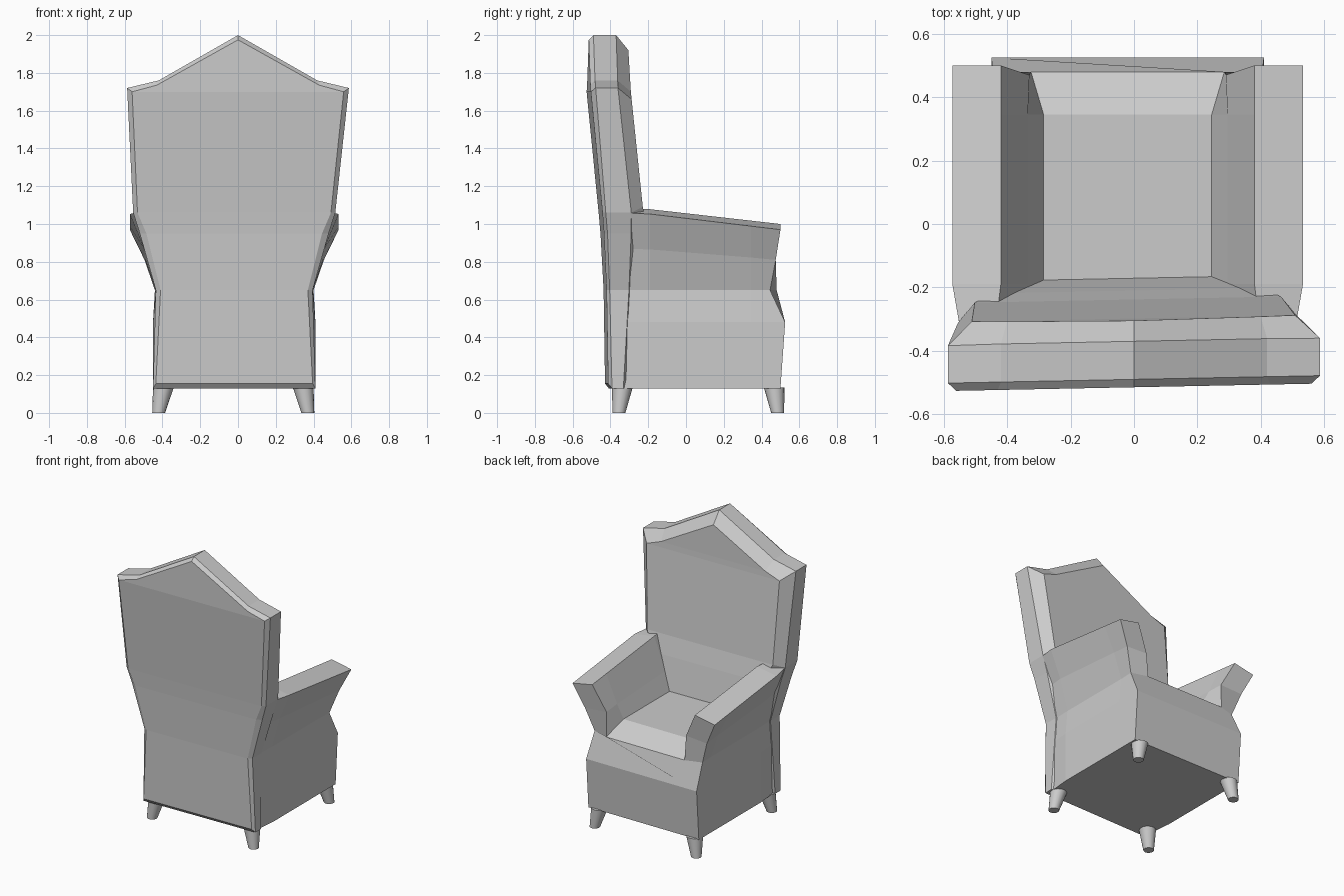
import bpy, bmesh, math
from mathutils import Vector

if "Cube" in bpy.data.objects:
    bpy.data.objects.remove(bpy.data.objects["Cube"])

CX = -0.025  # lower half of the chair sits slightly left of centre


def finish(name, bm):
    bmesh.ops.remove_doubles(bm, verts=bm.verts, dist=1e-5)
    bmesh.ops.recalc_face_normals(bm, faces=bm.faces)
    me = bpy.data.meshes.new(name)
    bm.to_mesh(me)
    bm.free()
    ob = bpy.data.objects.new(name, me)
    bpy.context.collection.objects.link(ob)
    return ob


# Backrest: four stacked half outlines (z, x, y), rear panel to front panel
rear = [(.155, .415, -.42), (.65, .39, -.428), (.95, .465, -.443), (1.06, .512, -.452),
        (1.70, .56, -.515), (1.735, .43, -.515), (1.975, 0, -.515)]
rim_rear = [(.13, .43, -.40), (.65, .415, -.412), (.95, .50, -.425), (1.06, .535, -.435),
            (1.72, .587, -.49), (1.76, .42, -.49), (2.0, 0, -.49)]
rim_front_y = [-.34, -.31, -.30, -.30, -.372, -.37, -.37]
rim_front = [(z, x, y) for (z, x, _), y in zip(rim_rear, rim_front_y)]
front = [(.13, .30, -.30), (.70, .29, -.165), (.96, .42, -.21), (1.09, .483, -.238),
         (1.66, .51, -.298), (1.70, .40, -.30), (1.92, 0, -.305)]


def build_back():
    bm = bmesh.new()
    layers = []
    for rows in (rear, rim_rear, rim_front, front):
        pair = []
        for s in (1, -1):
            vs = []
            for z, x, y in rows:
                cx = CX * .8 * min(1, max(0, (1.72 - z) / .65))
                px = s * x + cx
                vs.append(bm.verts.new((px, y + .02 * px, z)))
            pair.append(vs)
        bmesh.ops.weld_verts(bm, targetmap={pair[1][-1]: pair[0][-1]})
        pair[1][-1] = pair[0][-1]
        layers.append(pair)
    n = len(rear)
    for a, b in zip(layers, layers[1:]):          # sides and bevels
        for s in (0, 1):
            for i in range(n - 1):
                bm.faces.new((a[s][i], a[s][i + 1], b[s][i + 1], b[s][i]))
        bm.faces.new((a[0][0], b[0][0], b[1][0], a[1][0]))
    for L in (layers[0], layers[-1]):             # rear and front panels
        for i in range(n - 2):
            bm.faces.new((L[0][i], L[0][i + 1], L[1][i + 1], L[1][i]))
        bm.faces.new((L[0][-2], L[0][-1], L[1][-2]))
    return finish("backrest", bm)


# Seat base with arms: U section lofted from back to front
# (x at back, x, x at front, z at back, z at front, y at front)
section = [(.415, .43, .43, .13, .13, .50), (.415, .43, .43, .48, .48, .525),
           (.41, .415, .42, .65, .65, .445), (.455, .475, .475, .87, .81, .475),
           (.525, .553, .553, 1.06, .97, .50), (.42, .40, .40, 1.085, 1.0, .50),
           (.32, .315, .31, .86, .82, .47), (.265, .265, .305, .735, .65, .48)]


def build_body():
    bm = bmesh.new()
    rings = []
    for st, y in enumerate((-.35, -.19, .345, None)):
        halves = []
        for s in (1, -1):
            vs = []
            for k, (xb, xm, xf, zb, zf, yf) in enumerate(section):
                py = yf if y is None else y
                t = min(1, max(0, (py + .25) / .75))
                z = zb + (zf - zb) * t
                if k == 7:
                    z = zf if y is None else zb
                elif y is None:
                    z = zf
                vs.append(bm.verts.new((s * (xb, xm, xm, xf)[st] + CX + .005, py, z)))
            halves.append(vs)
        rings.append(halves)
    n = len(section)
    for a, b in zip(rings, rings[1:]):
        for s in (0, 1):
            for i in range(n - 1):
                bm.faces.new((a[s][i], a[s][i + 1], b[s][i + 1], b[s][i]))
        for i in (0, n - 1):                      # underside and seat
            bm.faces.new((a[0][i], b[0][i], b[1][i], a[1][i]))
    for p, q in (rings[0], rings[-1]):            # back and front ends
        for o in (p, q):
            bm.faces.new((o[4], o[5], o[6], o[3]))
            bm.faces.new((o[3], o[6], o[7], o[2]))
        bm.faces.new((p[1], p[2], p[7], q[7], q[2], q[1]))
        bm.faces.new((p[0], p[1], q[1], q[0]))
    return finish("seat_and_arms", bm)


# Legs: tapered, splayed cones
def build_leg(name, sx, sy):
    bm = bmesh.new()
    bmesh.ops.create_cone(bm, cap_ends=True, segments=16, radius1=.034, radius2=.055, depth=.135)
    for v in bm.verts:
        top = v.co.z > 0
        dx, dy = (.37, .402) if top else (.395, .42)
        v.co += Vector((CX + sx * dx, .065 + sy * dy, .0675))
    ob = finish(name, bm)
    bpy.context.view_layer.objects.active = ob
    ob.select_set(True)
    bpy.ops.object.shade_smooth_by_angle(angle=math.radians(40))
    ob.select_set(False)


build_back()
build_body()
for sy, end in ((1, "front"), (-1, "back")):
    for sx, side in ((1, "right"), (-1, "left")):
        build_leg(f"{end}_leg_{side}", sx, sy)
